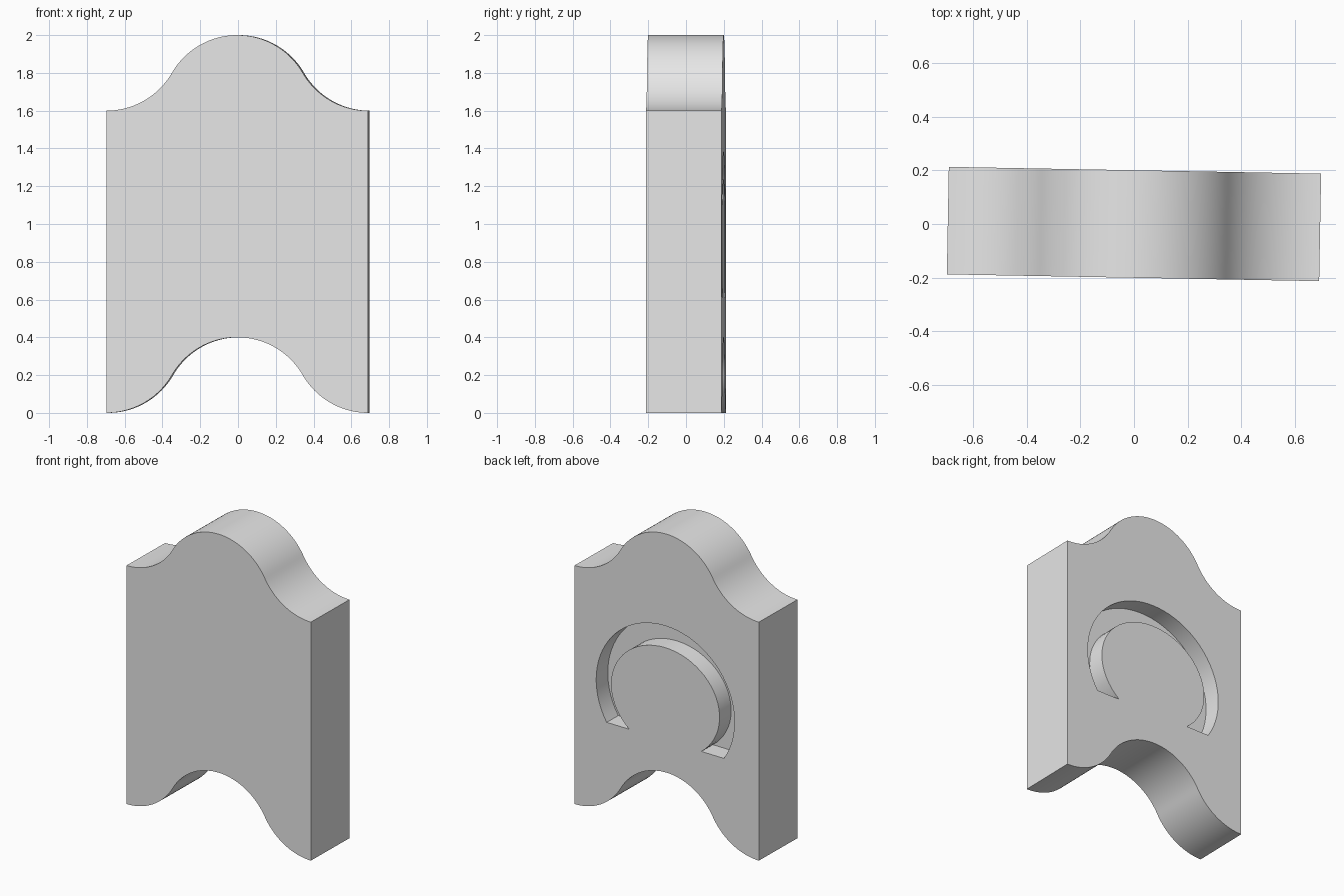
import bpy, bmesh
from math import sin, cos, asin, pi, radians

cube = bpy.data.objects.get("Cube")
if cube:
    bpy.data.objects.remove(cube, do_unlink=True)

grey = bpy.data.materials.new("light_grey")
grey.use_nodes = True
colour = (0.8, 0.8, 0.8, 1)
grey.diffuse_color = colour
grey.node_tree.nodes["Principled BSDF"].inputs["Base Color"].default_value = colour


def extrude_profile(name, points, y0, y1):
    """Make a solid from an (x, z) outline stretched from y0 to y1."""
    bm = bmesh.new()
    face = bm.faces.new([bm.verts.new((x, y0, z)) for x, z in points])
    new = bmesh.ops.extrude_face_region(bm, geom=[face])["geom"]
    moved = [v for v in new if isinstance(v, bmesh.types.BMVert)]
    bmesh.ops.translate(bm, verts=moved, vec=(0, y1 - y0, 0))
    bmesh.ops.recalc_face_normals(bm, faces=bm.faces)
    mesh = bpy.data.meshes.new(name)
    bm.to_mesh(mesh)
    bm.free()
    mesh.materials.append(grey)
    obj = bpy.data.objects.new(name, mesh)
    bpy.context.collection.objects.link(obj)
    return obj


# Wavy edge: a crown arc flowing into two equal flared arcs of 60 degrees
R, STEPS = 0.4, 20
HALF = 2 * R * sin(pi / 3)


def wave(base):
    angles = [pi / 3 * i / STEPS for i in range(STEPS + 1)]
    right = [(R * sin(a), base + R * cos(a)) for a in angles]
    right += [(HALF - R * sin(a), base + R - R * cos(a)) for a in reversed(angles[:-1])]
    return [(-x, z) for x, z in reversed(right[1:])] + right


# Panel body, with the same wave along the top and bottom
panel = extrude_profile("wavy_panel", wave(1.6) + wave(0)[::-1], -0.2, 0.2)


# Horseshoe groove in the back, its ends cut off level
def horseshoe_arc(a, b, centre=0.88, end=0.614, n=48):
    t0 = asin((end - centre) / b)
    sweep = pi - 2 * t0
    return [(0.01 + a * cos(t0 + sweep * i / n), centre + b * sin(t0 + sweep * i / n))
            for i in range(n + 1)]


outline = horseshoe_arc(0.52, 0.502) + horseshoe_arc(0.408, 0.356)[::-1]
cutter = extrude_profile("groove_cutter", outline, 0.08, 0.3)
cutter.hide_render = True

groove = panel.modifiers.new("groove", "BOOLEAN")
groove.operation = "DIFFERENCE"
groove.solver = "EXACT"
groove.object = cutter

bpy.ops.object.select_all(action="DESELECT")
panel.select_set(True)
bpy.context.view_layer.objects.active = panel
bpy.ops.object.modifier_apply(modifier=groove.name)
bpy.data.objects.remove(cutter, do_unlink=True)

# Smooth curved walls, and the slight turn of the panel
bpy.ops.object.shade_smooth_by_angle(angle=radians(30))
panel.rotation_euler.z = radians(-1.04)
